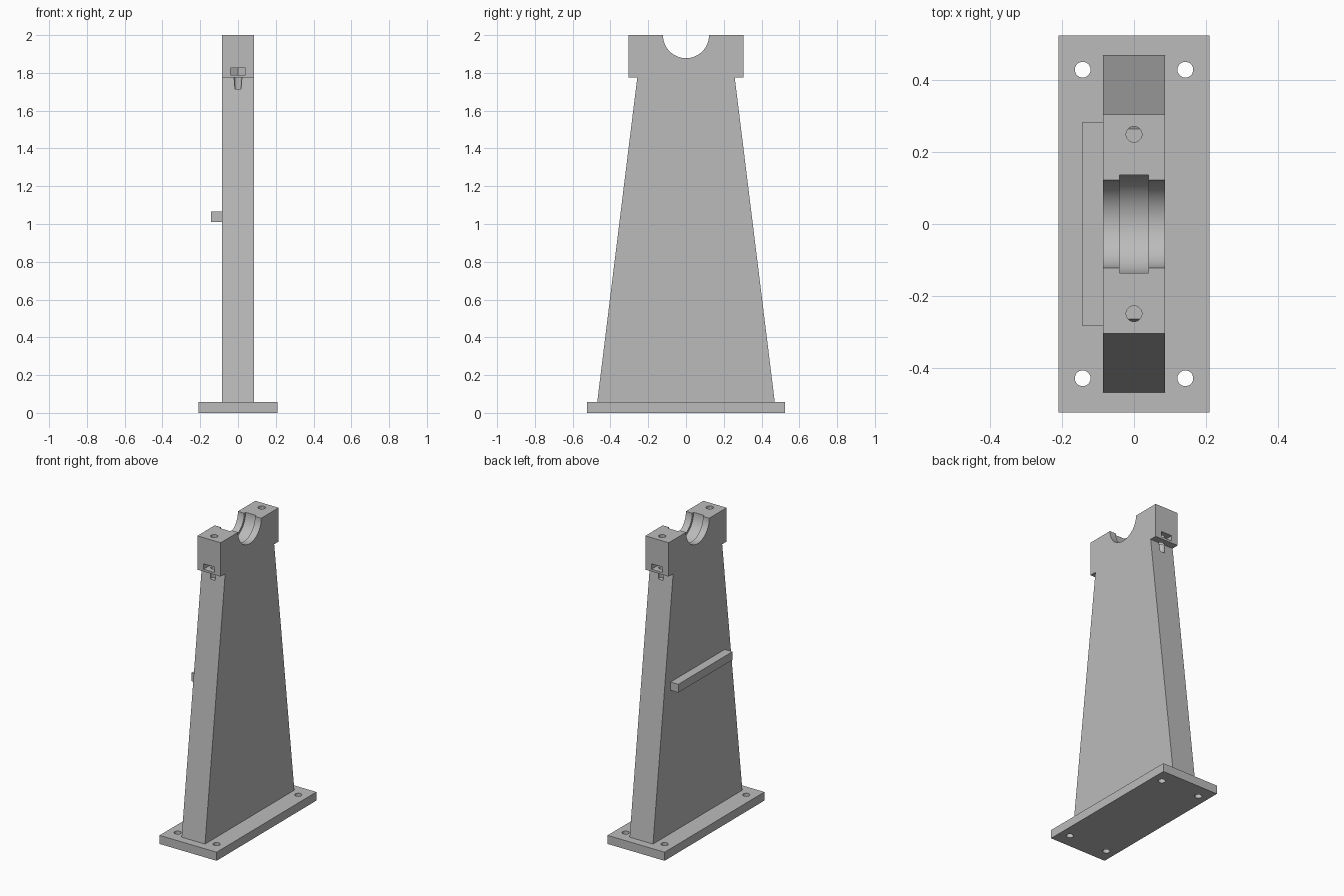
import bpy, bmesh
from mathutils import Matrix, Vector

cube = bpy.data.objects.get("Cube")
if cube:
    bpy.data.objects.remove(cube, do_unlink=True)

grey = bpy.data.materials.new("plain grey")
grey.use_nodes = True
colour = (0.5, 0.5, 0.5, 1)
grey.diffuse_color = colour
grey.node_tree.nodes["Principled BSDF"].inputs["Base Color"].default_value = colour


def finish(name, bm):
    bmesh.ops.recalc_face_normals(bm, faces=bm.faces)
    mesh = bpy.data.meshes.new(name)
    bm.to_mesh(mesh)
    bm.free()
    mesh.materials.append(grey)
    obj = bpy.data.objects.new(name, mesh)
    bpy.context.collection.objects.link(obj)
    return obj


def prism(name, points, offset):
    """Extrude a closed outline along an offset."""
    bm = bmesh.new()
    face = bm.faces.new([bm.verts.new(p) for p in points])
    moved = bmesh.ops.extrude_face_region(bm, geom=[face])["geom"]
    bmesh.ops.translate(bm, vec=Vector(offset),
                        verts=[v for v in moved if isinstance(v, bmesh.types.BMVert)])
    return finish(name, bm)


def box(name, low, high):
    (x, y, z), (X, Y, Z) = low, high
    return prism(name, [(x, y, z), (X, y, z), (X, Y, z), (x, Y, z)], (0, 0, Z - z))


def cylinder(name, centre, radius, length, axis="Z", sides=48):
    bm = bmesh.new()
    turn = Matrix.Rotation(1.5707963, 4, "Y") if axis == "X" else Matrix()
    bmesh.ops.create_cone(bm, cap_ends=True, segments=sides, radius1=radius, radius2=radius,
                          depth=length, matrix=Matrix.Translation(centre) @ turn)
    return finish(name, bm)


def cut(target, cutter):
    cutter.hide_render = True
    mod = target.modifiers.new("cut", "BOOLEAN")
    mod.operation = "DIFFERENCE"
    mod.solver = "EXACT"
    mod.object = cutter
    bpy.context.view_layer.objects.active = target
    bpy.ops.object.modifier_apply(modifier=mod.name)
    bpy.data.objects.remove(cutter, do_unlink=True)


def smooth(obj):
    bpy.ops.object.select_all(action="DESELECT")
    obj.select_set(True)
    bpy.context.view_layer.objects.active = obj
    bpy.ops.object.shade_smooth_by_angle()


HALF = 0.086      # half thickness of the pedestal
BASE = 0.057      # height of the base plate
BOLT_Y = 0.25

# Base plate with four mounting holes
base = box("base_plate", (-0.21, -0.525, 0), (0.21, 0.525, BASE))
for sx in (-1, 1):
    for sy in (-1, 1):
        cut(base, cylinder("hole", (sx * 0.143, sy * 0.43, BASE / 2), 0.022, 0.2, sides=32))
smooth(base)

# Tapered pedestal with a wider head
side = [(0.47, BASE), (0.258, 1.775), (0.305, 1.775), (0.305, 2.0)]
outline = side + [(-y, z) for y, z in reversed(side)]
pedestal = prism("pedestal", [(-HALF, y, z) for y, z in outline], (2 * HALF, 0, 0))

# Bearing seat with a wider central groove
cut(pedestal, cylinder("bore", (0, 0, 2.0), 0.122, 0.4, "X", 96))
cut(pedestal, cylinder("groove", (0, 0, 2.0), 0.137, 0.08, "X", 96))

# Cap bolt holes and nut slots on both ends of the head
for s in (-1, 1):
    cut(pedestal, cylinder("bolt_hole", (0, s * BOLT_Y, 1.9075), 0.022, 0.385, sides=32))
    nut = [(-0.04, 0.4), (0.04, 0.4), (0.04, 0.227), (0, 0.204), (-0.04, 0.227)]
    cut(pedestal, prism("nut_slot", [(x, s * y, 1.79) for x, y in nut], (0, 0, 0.036)))
smooth(pedestal)

# Horizontal rail on one side
box("side_rail", (-0.143, -0.285, 1.01), (-HALF, 0.285, 1.065))
